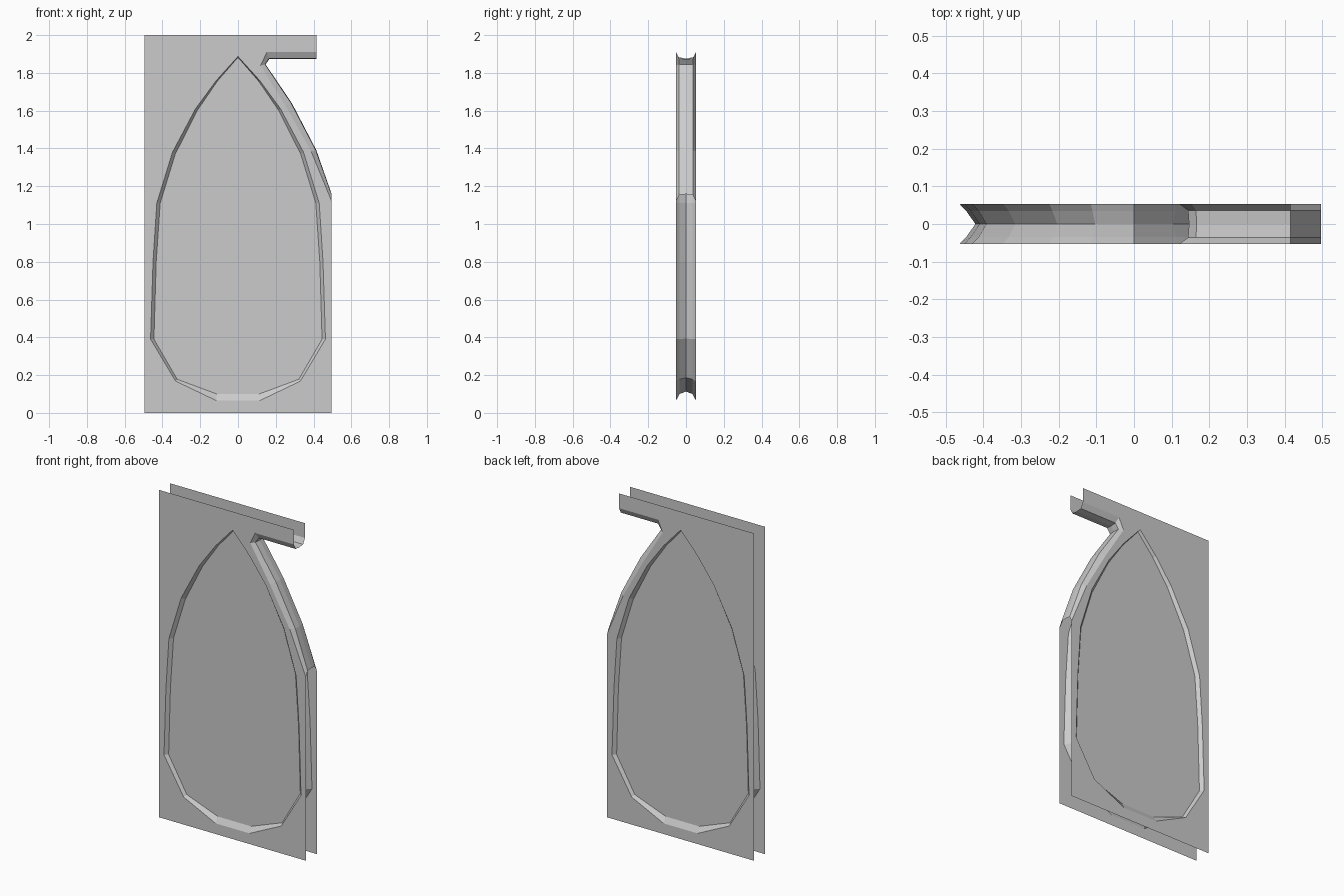
import bpy, bmesh

if "Cube" in bpy.data.objects:
    bpy.data.objects.remove(bpy.data.objects["Cube"])

D = 0.053  # half depth of the wall
P = 0.034  # distance of each pane from mid depth
W = 0.496  # half width of the wall

# Half of the pointed opening: edge in the wall sheet, outline of the panes, ridge in mid depth
half_edge = [(0.115, 1.76), (0.225, 1.61), (0.347, 1.38), (0.43, 1.11),
             (0.45, 0.8), (0.463, 0.39), (0.33, 0.168), (0.115, 0.065)]
half_pane = [(0.11, 1.755), (0.216, 1.6), (0.332, 1.37), (0.412, 1.11),
             (0.433, 0.8), (0.445, 0.39), (0.322, 0.178), (0.112, 0.1)]
half_ridge = [(0.103, 1.75), (0.204, 1.59), (0.315, 1.36), (0.392, 1.11),
              (0.41, 0.8), (0.421, 0.395), (0.312, 0.187), (0.108, 0.113)]

# Cut-out on the upper right: edge in the wall sheet, and the bulge in mid depth
cut_edge = [(0.415, 1.91), (0.153, 1.91), (0.12, 1.84), (0.252, 1.625),
            (0.387, 1.385), (W, 1.12)]
cut_bulge = [(0.415, 1.873), (0.166, 1.873), (0.146, 1.845), (0.285, 1.64),
             (0.415, 1.39), (W, 1.158)]


def mirrored(half, tip):
    return [(0, tip)] + half + [(-x, z) for x, z in reversed(half)]


def mix(a_loop, b_loop, t):
    return [(a[0] + (b[0] - a[0]) * t, a[1] + (b[1] - a[1]) * t)
            for a, b in zip(a_loop, b_loop)]


def finish(bm, name):
    mesh = bpy.data.meshes.new(name)
    bm.to_mesh(mesh)
    bm.free()
    obj = bpy.data.objects.new(name, mesh)
    bpy.context.collection.objects.link(obj)
    return obj


def sheet(name, loops, y):
    """Flat outward-facing sheet in the xz plane; loops after the first are holes."""
    bm = bmesh.new()
    edges = []
    for loop in loops:
        vs = [bm.verts.new((x, y, z)) for x, z in loop]
        edges += [bm.edges.new((vs[i - 1], vs[i])) for i in range(len(vs))]
    side = -1 if y < 0 else 1
    bmesh.ops.triangle_fill(bm, use_beauty=True, use_dissolve=False,
                            edges=edges, normal=(0, side, 0))
    for f in bm.faces:
        f.normal_update()
        if f.normal.y * side < 0:
            f.normal_flip()
    return finish(bm, name)


def reveal(name, rows, closed):
    """Strip through the wall depth; rows are (y, outline) pairs."""
    bm = bmesh.new()
    rows = [[bm.verts.new((x, y, z)) for x, z in pts] for y, pts in rows]
    n = len(rows[0])
    for r0, r1 in zip(rows, rows[1:]):
        for i in range(n if closed else n - 1):
            j = (i + 1) % n
            bm.faces.new((r0[i], r1[i], r1[j], r0[j]))
    return finish(bm, name)


opening = mirrored(half_edge, 1.887)
pane = mirrored(half_pane, 1.882)
ridge = mirrored(half_ridge, 1.876)
outline = [(-W, 0), (-W, 2), (0.415, 2)] + cut_edge + [(W, 0)]

# Front and back wall sheets with the pointed hole, each with a recessed pane
for side, y in (("front", -1), ("back", 1)):
    sheet(side + "_wall", [outline, opening], y * D)
    sheet(side + "_pane", [pane], y * P)

# Angled frame inside the opening
reveal("window_frame", [(-D, opening), (-P, pane), (0, ridge), (P, pane), (D, opening)], True)

# Flat-bottomed moulding along the upper right cut-out
shoulder = mix(cut_edge, cut_bulge, 0.9)
reveal("cutout_moulding", [(-D, cut_edge), (-0.036, shoulder), (0, cut_bulge),
                           (0.036, shoulder), (D, cut_edge)], False)
